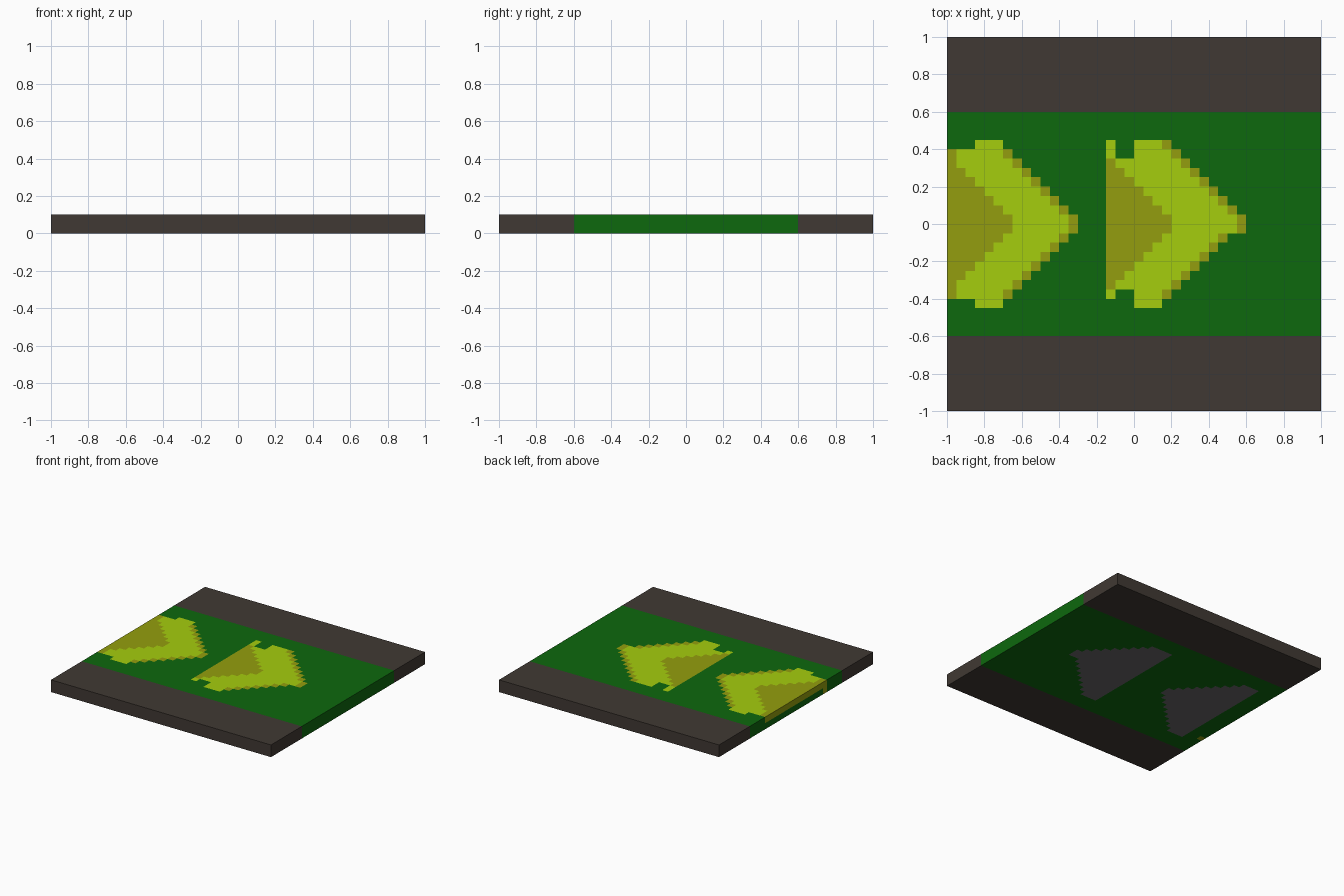
import bpy, bmesh
from mathutils import Vector

if "Cube" in bpy.data.objects:
    bpy.data.objects.remove(bpy.data.objects["Cube"])

C = 0.05          # size of one floor cell
H = 0.10          # slab height


def material(name, rgb):
    m = bpy.data.materials.new(name)
    lin = [((v / 255 + 0.055) / 1.055) ** 2.4 if v > 10 else v / 255 / 12.92 for v in rgb]
    m.diffuse_color = (*lin, 1)
    m.use_nodes = True
    m.node_tree.nodes["Principled BSDF"].inputs["Base Color"].default_value = m.diffuse_color
    return m


BROWN = material("dark brown", (64, 57, 51))
FLOOR = [material("green", (13, 104, 13)), material("bright lime", (165, 205, 13)),
         material("olive", (148, 158, 14)), material("grey", (104, 102, 105))]
GREEN, LIME, OLIVE, GREY = range(4)


def box(name, y0, y1, open_side):
    """Slab spanning all of x; faces whose direction is in open_side are left out."""
    bm = bmesh.new()
    bmesh.ops.create_cube(bm, size=1)
    for v in bm.verts:
        v.co = Vector((v.co.x * 2, (y0 + y1) / 2 + v.co.y * (y1 - y0), H / 2 + v.co.z * H))
    bm.normal_update()
    hidden = [f for f in bm.faces if any(f.normal.y * s > 0.5 for s in open_side)]
    bmesh.ops.delete(bm, geom=hidden, context='FACES')
    return bm


def finish(bm, name, mats):
    me = bpy.data.meshes.new(name)
    bm.to_mesh(me)
    bm.free()
    for m in mats:
        me.materials.append(m)
    bpy.context.collection.objects.link(bpy.data.objects.new(name, me))


def outer(n, up, second):
    """Column (in cells from the arrow origin) where row n of the arrow ends."""
    return 11 - n if second and not up and n > 0 else 12 - n


def arrow_top(col, n, up, second):
    """Colour of one top cell of an arrow, or green outside it."""
    end = outer(n, up, second)
    if n > 8 or col < -3 or col >= end:
        return GREEN
    # green notches at the two back corners
    notch_row = 7 if second else 8
    notch_end = 0 if second else 1
    if n >= notch_row and -2 <= col < notch_end:
        return GREEN
    if second and n == 8 and not up and col < 0:
        return GREEN
    # olive notch inside the chevron
    inner = 4 - n if second else max(5 - n, -1 if n < 8 else -3)
    if col < inner:
        return OLIVE
    # olive rim on the slanted front edges
    if col == end - 1 and (n < 8 or (second and up)):
        return OLIVE
    return LIME


def floor_colour(c, nrm):
    x, y = c.x - nrm.x * C / 2, c.y
    second = x > -0.2
    col = int((x - (0 if second else -0.9)) // C)
    n, up = int(abs(y) // C), y > 0
    if nrm.x > 0.5:
        return GREEN
    if c.z > C:                              # top and upper half of the rear side
        return arrow_top(col, n, up, second)
    if x < -0.95 and n == 7 and not up:      # single olive block at the edge
        return OLIVE
    if nrm.z < -0.5 and n < 9:               # grey arrow undersides
        if (0 if second else 1) <= col < outer(n, up, second):
            return GREY
    return GREEN


# Side kerbs
finish(box("front_kerb", -1.0, -0.6, (1,)), "front_kerb", [BROWN])
finish(box("back_kerb", 0.6, 1.0, (-1,)), "back_kerb", [BROWN])

# Green lane, cut into cells and coloured with two arrows
lane = box("arrow_lane", -0.6, 0.6, (1, -1))
cuts = [((i * C, 0, 0), (1, 0, 0)) for i in range(-19, 20)]
cuts += [((0, j * C, 0), (0, 1, 0)) for j in range(-11, 12)]
cuts += [((0, 0, C), (0, 0, 1))]
for co, no in cuts:
    bmesh.ops.bisect_plane(lane, geom=lane.verts[:] + lane.edges[:] + lane.faces[:],
                           dist=1e-5, plane_co=co, plane_no=no)
lane.normal_update()
for f in lane.faces:
    f.material_index = floor_colour(f.calc_center_median(), f.normal)
finish(lane, "arrow_lane", FLOOR)
